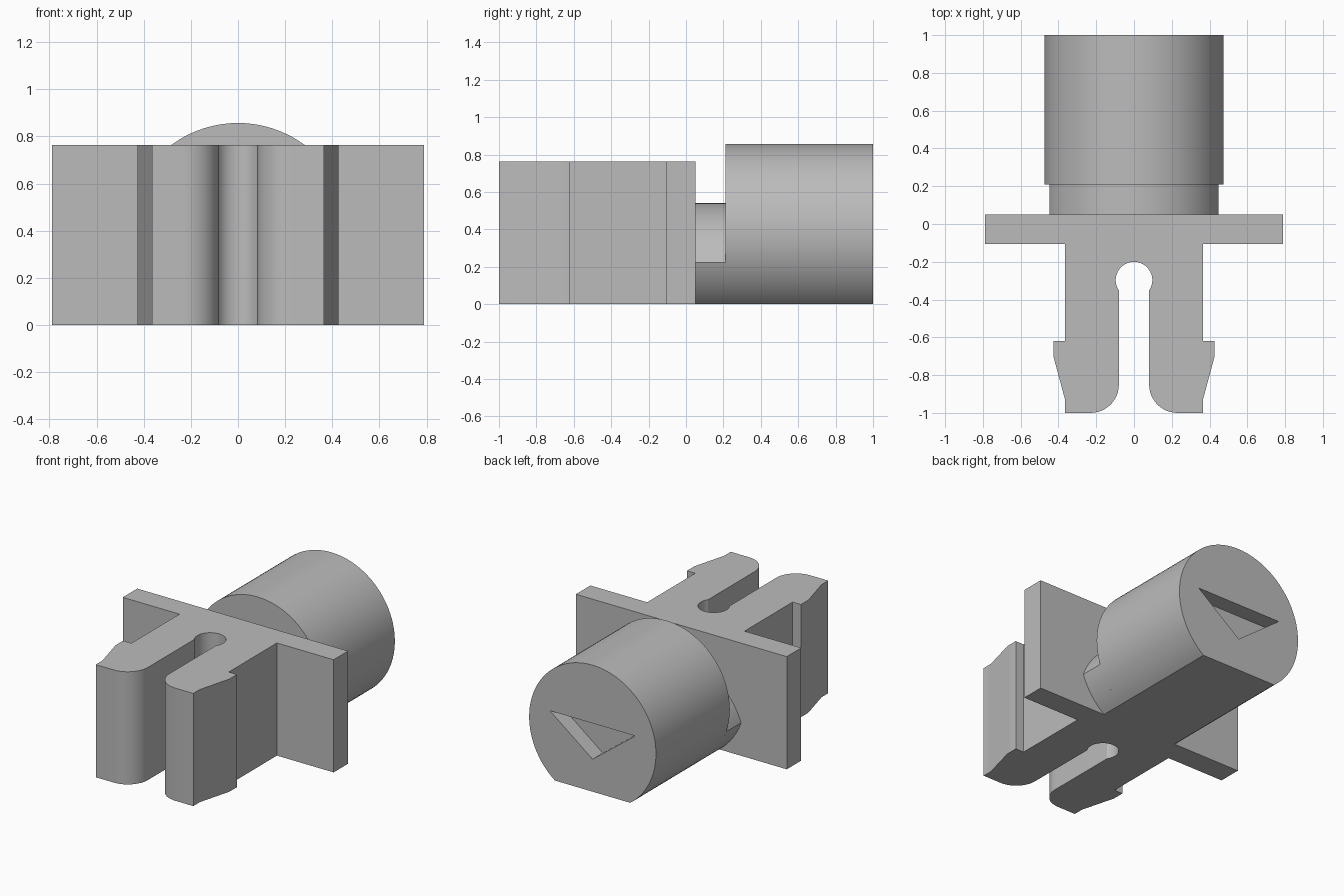
import bpy, bmesh
from math import sin, cos, pi, radians, sqrt, asin, acos
from mathutils import Vector

cube = bpy.data.objects.get("Cube")
if cube:
    bpy.data.objects.remove(cube, do_unlink=True)

grey = bpy.data.materials.new("plain grey")
grey.use_nodes = True
COLOUR = (0.5, 0.5, 0.5, 1)
grey.diffuse_color = COLOUR
grey.node_tree.nodes["Principled BSDF"].inputs["Base Color"].default_value = COLOUR


def arc(cx, cy, r, start, end, n):
    """Points on an arc, angles in radians."""
    return [(cx + r * cos(start + (end - start) * i / n),
             cy + r * sin(start + (end - start) * i / n)) for i in range(n + 1)]


def mirrored(half):
    """Close a half outline by reflecting it across the centre line."""
    return half + [(-x, v) for x, v in reversed(half) if abs(x) > 1e-5]


def extrude(name, outline, start, end, axis):
    """Solid from an (x, v) outline pulled along y or z."""
    def place(p, d):
        return (p[0], d, p[1]) if axis == "y" else (p[0], p[1], d)
    bm = bmesh.new()
    base = bm.faces.new([bm.verts.new(place(p, start)) for p in outline])
    out = bmesh.ops.extrude_face_region(bm, geom=[base])
    tops = [g for g in out["geom"] if isinstance(g, bmesh.types.BMVert)]
    step = Vector(place((0, 0), end - start))
    bmesh.ops.translate(bm, verts=tops, vec=step)
    bmesh.ops.recalc_face_normals(bm, faces=bm.faces)
    mesh = bpy.data.meshes.new(name)
    bm.to_mesh(mesh)
    bm.free()
    mesh.materials.append(grey)
    ob = bpy.data.objects.new(name, mesh)
    bpy.context.collection.objects.link(ob)
    return ob


def finish(ob):
    bpy.ops.object.select_all(action="DESELECT")
    ob.select_set(True)
    bpy.context.view_layer.objects.active = ob
    for mod in list(ob.modifiers):
        bpy.ops.object.modifier_apply(modifier=mod.name)
    bpy.ops.object.shade_smooth_by_angle(angle=radians(30))


# Flange and snap prongs: one outline seen from above
HEIGHT = 0.763
SLOT, HOLE, HOLE_Y = 0.08, 0.097, -0.297
half = [(0.79, 0.05), (0.79, -0.105), (0.365, -0.105), (0.365, -0.62),
        (0.427, -0.62), (0.427, -0.70), (0.365, -0.93), (0.365, -1.0)]
half += arc(0.23, -0.85, 0.15, -pi / 2, -pi, 12)
half += arc(0, HOLE_Y, HOLE, -acos(SLOT / HOLE), pi / 2, 16)
finish(extrude("flange_and_prongs", mirrored(half), 0, HEIGHT, "z"))

# Round plug with a flat underside
R, MID = 0.475, 0.382
flat = -asin(MID / R)
plug = extrude("plug", mirrored(arc(0, MID, R, flat, pi / 2, 40)), 0.21, 1.0, "y")

# Triangular recess in the plug's end
cutter = extrude("recess_cutter", [(-0.32, 0.463), (0.32, 0.463), (0, 0.22)],
                 0.89, 1.1, "y")
cutter.hide_render = True
cut = plug.modifiers.new("recess", "BOOLEAN")
cut.operation = "DIFFERENCE"
cut.solver = "EXACT"
cut.object = cutter
finish(plug)
bpy.data.objects.remove(cutter, do_unlink=True)

# Neck: the plug section overlapped with the same circle set lower
LOW = 0.065
corner = asin((MID - LOW) / 2 / R)
neck = arc(0, MID, R, flat, -corner, 12) + arc(0, LOW, R, corner, pi / 2, 24)[1:]
finish(extrude("neck", mirrored(neck), 0.05, 0.21, "y"))
